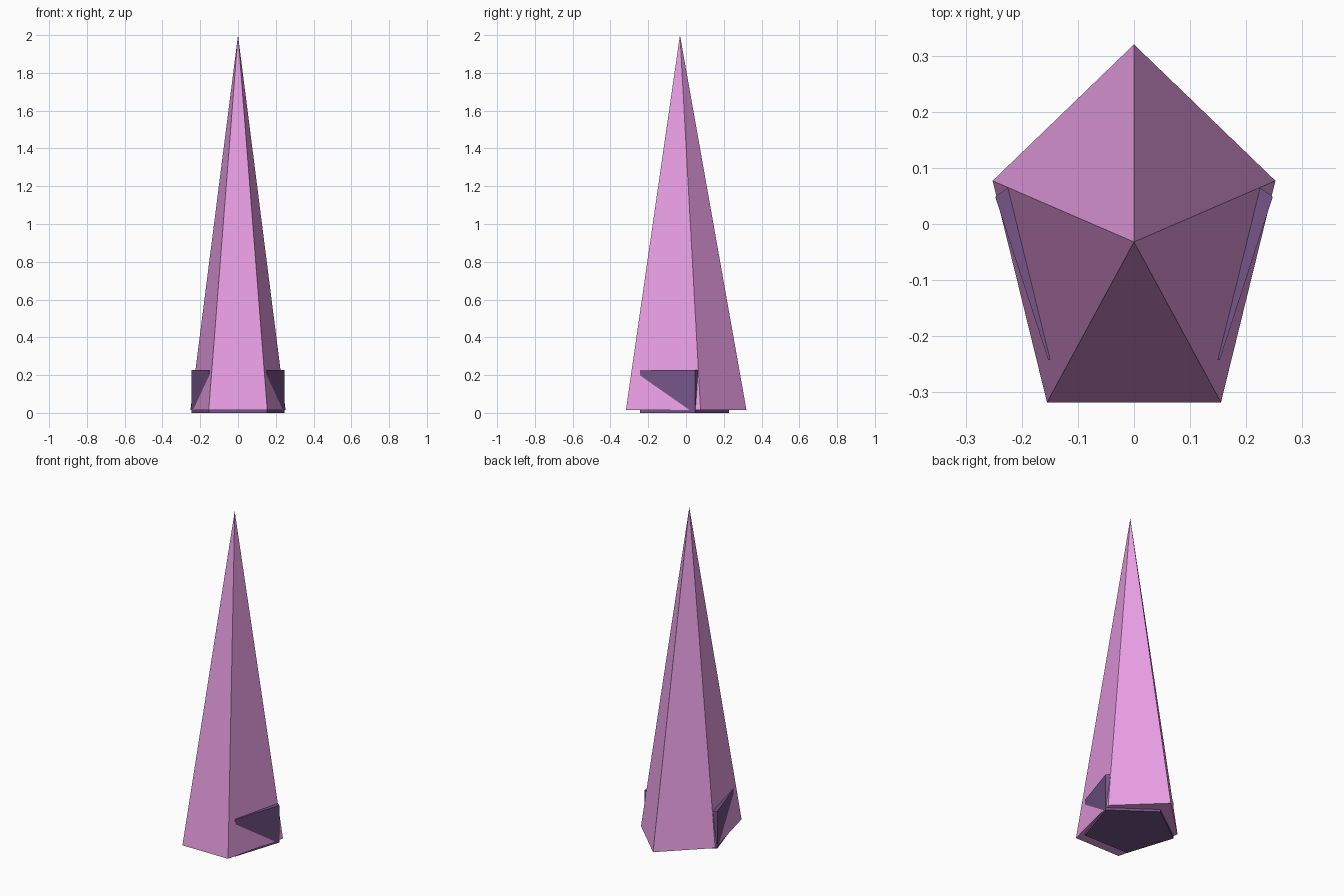
import bpy, bmesh
from math import sin, cos, tau

if "Cube" in bpy.data.objects:
    bpy.data.objects.remove(bpy.data.objects["Cube"])


def material(name, color):
    m = bpy.data.materials.new(name)
    m.diffuse_color = (*color, 1)
    m.use_nodes = True
    m.node_tree.nodes["Principled BSDF"].inputs["Base Color"].default_value = m.diffuse_color
    return m


def solid(name, outline, z0, z1, mat, apex=None):
    """Closed prism, or a pyramid when an apex point is given."""
    bm = bmesh.new()
    base = [bm.verts.new((x, y, z0)) for x, y in outline]
    bm.faces.new(base)
    n = len(base)
    if apex:
        tip = bm.verts.new((*apex, z1))
        for i in range(n):
            bm.faces.new((base[i], base[(i + 1) % n], tip))
    else:
        top = [bm.verts.new((x, y, z1)) for x, y in outline]
        bm.faces.new(top)
        for i in range(n):
            j = (i + 1) % n
            bm.faces.new((base[i], base[j], top[j], top[i]))
    bmesh.ops.recalc_face_normals(bm, faces=bm.faces)
    me = bpy.data.meshes.new(name)
    bm.to_mesh(me)
    bm.free()
    me.materials.append(mat)
    ob = bpy.data.objects.new(name, me)
    bpy.context.collection.objects.link(ob)
    return ob


pink = material("pink", (0.81, 0.34, 0.77))
purple = material("dark_purple", (0.18, 0.09, 0.25))

# Tall crystal spike on a slightly stretched five-sided base
spike_base = [(0, 0.32), (-0.252, 0.077), (-0.155, -0.318),
              (0.155, -0.318), (0.252, 0.077)]
solid("crystal_spike", spike_base, 0.015, 2.0, pink, apex=(0, -0.032))

# Regular pentagonal plinth whose side corners poke through the spike
R, CY = 0.26, -0.032
plinth = [(-R * sin(tau * i / 5), CY + R * cos(tau * i / 5)) for i in range(5)]
solid("plinth", plinth, 0.0, 0.228, purple)
